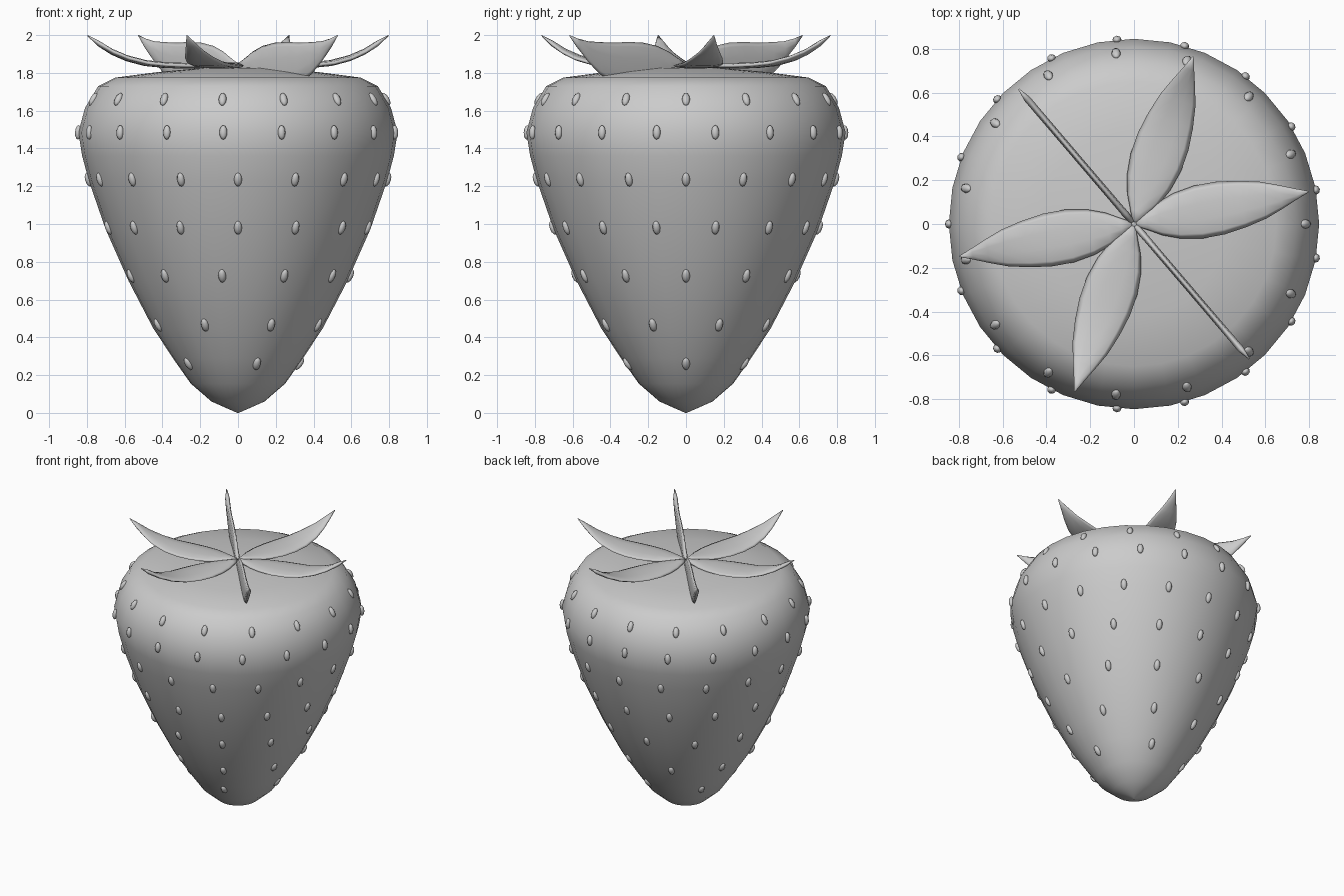
import bpy, bmesh, math
from mathutils import Matrix, Vector

cube = bpy.data.objects.get("Cube")
if cube:
    bpy.data.objects.remove(cube, do_unlink=True)

GREY = (0.6, 0.6, 0.6, 1.0)
grey = bpy.data.materials.new("plain grey")
grey.use_nodes = True
grey.diffuse_color = GREY
grey.node_tree.nodes["Principled BSDF"].inputs["Base Color"].default_value = GREY


def finish(bm, name):
    """Turn a bmesh into a smooth shaded grey object."""
    bmesh.ops.recalc_face_normals(bm, faces=bm.faces[:])
    for face in bm.faces:
        face.smooth = True
    mesh = bpy.data.meshes.new(name)
    bm.to_mesh(mesh)
    bm.free()
    mesh.materials.append(grey)
    obj = bpy.data.objects.new(name, mesh)
    bpy.context.collection.objects.link(obj)
    return obj


def sample(points, t):
    """Linear lookup of the second value by the first."""
    for (a, u), (b, v) in zip(points, points[1:]):
        if a <= t <= b:
            return u + (v - u) * (t - a) / (b - a)


def loft(bm, rings):
    """Skin closed rings of vertices and cap both ends."""
    for low, high in zip(rings, rings[1:]):
        n = len(low)
        for i in range(n):
            j = (i + 1) % n
            bm.faces.new((low[i], low[j], high[j], high[i]))
    bm.faces.new(rings[0])
    bm.faces.new(rings[-1])


# Fruit body: height and radius of each ring, turned around z
PROFILE = [(0.0, 0.004), (0.06, 0.14), (0.155, 0.25), (0.29, 0.345), (0.45, 0.45),
           (0.7, 0.58), (0.97, 0.70), (1.23, 0.79), (1.36, 0.825), (1.485, 0.845),
           (1.615, 0.81), (1.73, 0.74), (1.775, 0.65), (1.805, 0.42), (1.825, 0.2),
           (1.83, 0.01)]
SIDES = 32
bm = bmesh.new()
rings = []
for z, r in PROFILE:
    angles = [math.tau * i / SIDES for i in range(SIDES)]
    rings.append([bm.verts.new((r * math.cos(a), r * math.sin(a), z)) for a in angles])
loft(bm, rings)
finish(bm, "fruit_body")

# Seeds: rows of pointed beads lying along the skin, every other row staggered
ROWS = [(0.26, 5), (0.465, 8), (0.725, 11), (0.98, 14), (1.235, 16), (1.485, 17), (1.66, 15)]
bm = bmesh.new()
for row, (z, count) in enumerate(ROWS):
    radius = sample(PROFILE, z)
    slope = (sample(PROFILE, z + 0.05) - sample(PROFILE, z - 0.05)) / 0.1
    for k in range(count):
        angle = math.tau * (k + 0.5 * (row % 2)) / count
        out = Vector((math.cos(angle), math.sin(angle), 0))
        along = (out * slope + Vector((0, 0, 1))).normalized()
        side = Vector((0, 0, 1)).cross(out)
        normal = side.cross(along)
        frame = Matrix((side, normal, along)).transposed().to_4x4()
        frame.translation = out * radius + Vector((0, 0, z))
        size = Matrix.Diagonal((0.021, 0.018, 0.038, 1))
        bmesh.ops.create_uvsphere(bm, u_segments=8, v_segments=6, radius=1, matrix=frame @ size)
finish(bm, "seeds")

# Leaves: distance from the centre, height of the midrib and half width
LEAF = [(0.01, 1.843, 0.012), (0.06, 1.84, 0.04), (0.12, 1.838, 0.075), (0.2, 1.838, 0.105),
        (0.3, 1.838, 0.122), (0.4, 1.842, 0.122), (0.5, 1.852, 0.108), (0.6, 1.878, 0.085),
        (0.68, 1.912, 0.055), (0.75, 1.955, 0.026), (0.81, 1.997, 0.003)]


def leaf(name, angle, roll):
    bm = bmesh.new()
    out = Vector((math.cos(angle), math.sin(angle), 0))
    up = Vector((0, 0, 1))
    across = up.cross(out)
    wide = across * math.cos(roll) + up * math.sin(roll)
    thin = up * math.cos(roll) - across * math.sin(roll)
    rings = []
    for r, z, half in LEAF:
        thick = min(0.016, half)
        centre = out * r + up * z
        corners = [math.tau * i / 10 for i in range(10)]
        rings.append([bm.verts.new(centre + wide * half * math.cos(c) + thin * thick * math.sin(c))
                      for c in corners])
    loft(bm, rings)
    finish(bm, name)


# Six leaves around the crown; one opposite pair stands on edge
for i in range(6):
    on_edge = i % 3 == 2
    leaf(f"leaf_{i + 1}", math.radians(10.5 + 60 * i), math.pi / 2 if on_edge else 0)
